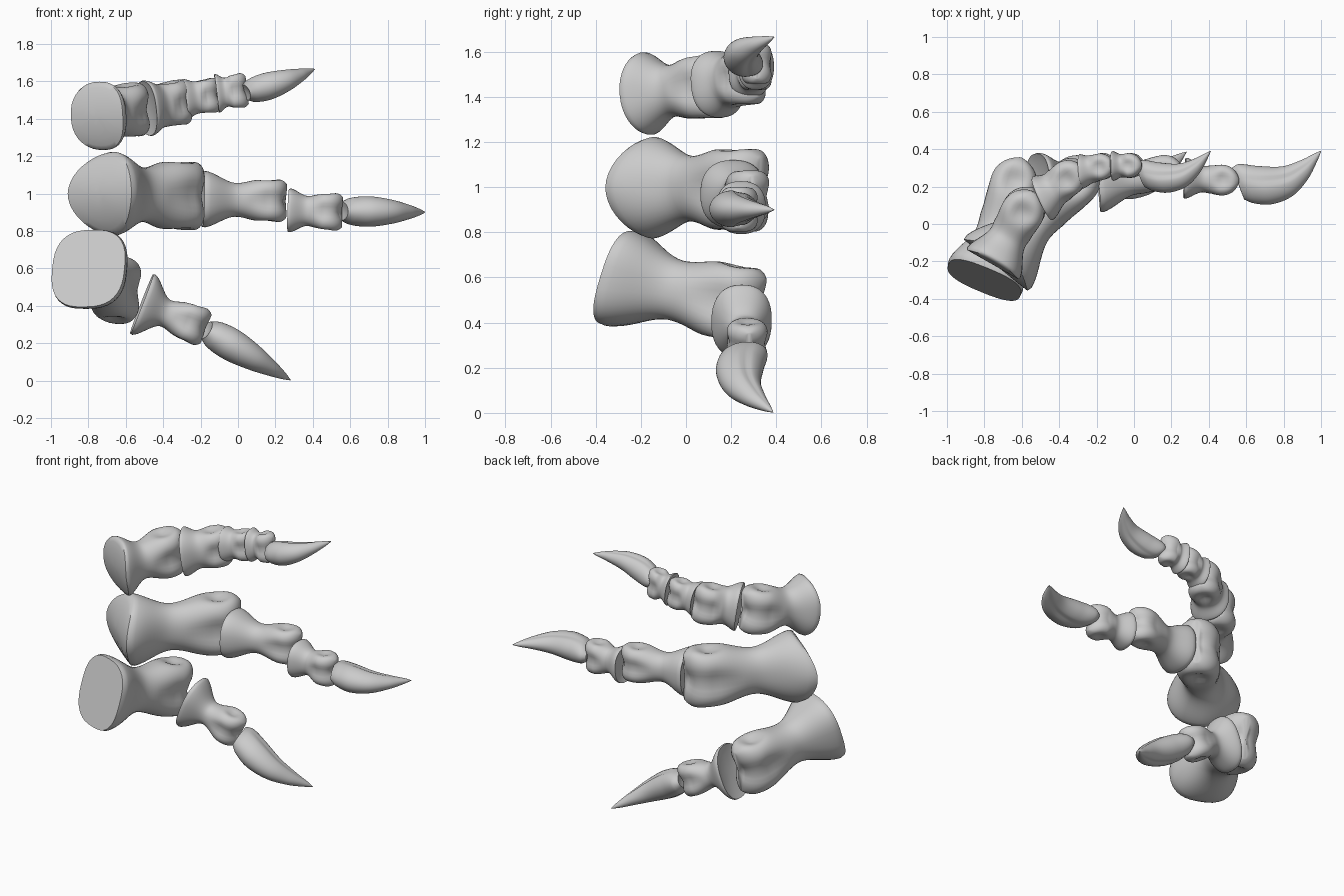
import bpy, bmesh, math
from mathutils import Vector

if "Cube" in bpy.data.objects:
    bpy.data.objects.remove(bpy.data.objects["Cube"])

N = 40  # points around each cross-section


def frame(p, d, lat):
    """Axis, side and back directions of a bone running from p to d."""
    a = (d - p).normalized()
    u = (lat - a * lat.dot(a)).normalized()
    return a, u, a.cross(u)


def blend(keys, t):
    """Smooth interpolation through (t, value...) keys."""
    for k0, k1 in zip(keys, keys[1:]):
        if t <= k1[0]:
            f = max(0, (t - k0[0]) / (k1[0] - k0[0]))
            f = f * f * (3 - 2 * f)
            return [x + (y - x) * f for x, y in zip(k0[1:], k1[1:])]
    return list(keys[-1][1:])


def spline(keys, t):
    """Catmull-Rom through (t, value...) keys."""
    for i in range(len(keys) - 1):
        if t <= keys[i + 1][0]:
            break
    k = [keys[max(0, min(len(keys) - 1, i + j))] for j in (-1, 0, 1, 2)]
    f = (t - k[1][0]) / (k[2][0] - k[1][0])
    out = []
    for c in range(1, len(k[0])):
        def slope(j):
            return (k[j + 1][c] - k[j - 1][c]) / (k[j + 1][0] - k[j - 1][0]) * (k[2][0] - k[1][0])
        p0, p1, m0, m1 = k[1][c], k[2][c], slope(1), slope(2)
        out.append((2*f**3 - 3*f*f + 1)*p0 + (f**3 - 2*f*f + f)*m0
                   + (3*f*f - 2*f**3)*p1 + (f**3 - f*f)*m1)
    return out


def loft(name, rings):
    """Skin a stack of rings and close both ends."""
    bm = bmesh.new()
    vs = [[bm.verts.new(p) for p in r] for r in rings]
    for r0, r1 in zip(vs, vs[1:]):
        for i in range(N):
            j = (i + 1) % N
            bm.faces.new((r0[i], r0[j], r1[j], r1[i]))
    for ring in (vs[0], vs[-1]):
        c = bm.verts.new(sum((v.co for v in ring), Vector()) / N)
        for i in range(N):
            bm.faces.new((ring[i], ring[(i + 1) % N], c))
    bmesh.ops.recalc_face_normals(bm, faces=bm.faces)
    me = bpy.data.meshes.new(name)
    bm.to_mesh(me)
    bm.free()
    ob = bpy.data.objects.new(name, me)
    bpy.context.collection.objects.link(ob)
    bpy.ops.object.select_all(action='DESELECT')
    ob.select_set(True)
    bpy.context.view_layer.objects.active = ob
    bpy.ops.object.shade_smooth_by_angle(angle=math.radians(50))


def oval(i, n):
    th = 2 * math.pi * i / N
    c, s = math.cos(th), math.sin(th)
    return (math.copysign(abs(c) ** (2 / n), c), math.copysign(abs(s) ** (2 / n), s))


def bone(name, p, d, lat, prox, mid, dist, dish=0.0, slant=0.0, bow=0.0, tilt=0.0, square=2.4):
    """Toe bone: flared joint plate, waist, grooved rounded knuckle with side pits."""
    p, d = Vector(p), Vector(d)
    a, u, v = frame(p, d, Vector(lat))
    L, r = (d - p).length, dist[1]
    xc = L - r
    keys = [(0, *prox, square), (0.52 * xc, *mid, 2.2), (xc, *dist, 2.7)]
    rings = []
    for k in (0.15, 0.4, 0.65, 0.85):     # joint plate
        ring = []
        for i in range(N):
            x, y = (k * c for c in oval(i, square))
            along = dish * (1 - k * k) + slant * prox[1] * y + bow * x * x + tilt * prox[0] * x
            ring.append(p + a * along + u * (prox[0] * x) + v * (prox[1] * y))
        rings.append(ring)
    xs = [xc * i / 22 for i in range(23)]
    xs += [xc + r * math.sin(math.radians(b)) for b in range(8, 85, 8)]
    for j, x in enumerate(xs):            # shaft and knuckle
        w, h, n = blend(keys, x)
        q = max(0, (x - xc) / r)
        h *= math.sqrt(max(0, 1 - q * q))
        w *= 1 - 0.28 * q ** 4
        if j == 0:
            w, h = w * 0.97, h * 0.97
        g = 0.22 * min(1, max(0, (x / xc - 0.65) / 0.3))
        start = max(0, 1 - x / xc) ** 2
        ring = []
        for i in range(N):
            cx, cy = oval(i, n)
            e = math.exp(-(cx / 0.4) ** 2)
            side, back = w * cx, h * cy * (1 - g * e)
            pit = math.exp(-((x - xc) ** 2 + back ** 2) / (0.45 * r) ** 2)
            along = x - g * r * e * q * q + (slant * back + bow * cx * cx + tilt * side) * start
            side *= 1 - 0.22 * pit
            ring.append(p + a * along + u * side + v * back)
        rings.append(ring)
    loft(name, rings)


# claw profile in units of its length: position, bow, side radius, back radius
CLAW = [(0, .01, .10, .19), (.08, .04, .15, .235), (.27, .13, .172, .23), (.53, .18, .135, .175),
        (.76, .125, .08, .11), (.92, .045, .035, .045), (1, 0, .004, .004)]


def claw(name, p, d, lat, wide=1.0, deep=1.0, curve=1.0):
    p, d = Vector(p), Vector(d)
    a, u, v = frame(p, d, Vector(lat))
    L = (d - p).length
    rings = [[p + a * (L * .03 * (1 - k)) + u * (L * .1 * wide * k * x) + v * (L * (.01 + .19 * deep * k * y))
              for x, y in (oval(i, 2.0) for i in range(N))] for k in (0.3, 0.7)]
    for j in range(31):
        t = j / 30
        bow, w, h = spline(CLAW, t)
        fade = math.sin(math.pi * t)
        ring = []
        for i in range(N):
            x, y = oval(i, 2.0)
            groove = 1 - 0.13 * fade * math.exp(-((y + 0.25) / 0.18) ** 2)
            ring.append(p + a * (L * t) + u * (L * w * wide * x * groove)
                        + v * (L * (bow * curve + h * deep * y)))
        rings.append(ring)
    loft(name, rings)


Z = (0, 0, 1)
# upper toe: four bones and a claw
bone("upper_toe_bone_1", (-.755, -.215, 1.41), (-.53, .18, 1.455), Z, (.185, .165), (.115, .105), (.155, .13), bow=.04)
bone("upper_toe_bone_2", (-.49, .135, 1.455), (-.27, .315, 1.495), Z, (.15, .125), (.118, .095), (.13, .108), .02, -.25)
bone("upper_toe_bone_3", (-.285, .28, 1.505), (-.10, .325, 1.53), Z, (.108, .092), (.09, .074), (.1, .08), .015, -.15)
bone("upper_toe_bone_4", (-.115, .31, 1.535), (.05, .315, 1.555), (-.15, 0, 1), (.105, .08), (.082, .062), (.1, .074), .015)
claw("upper_toe_claw", (.04, .265, 1.54), (.41, .39, 1.665), Z, 1.05, .9)

# middle toe: three bones and a claw
bone("middle_toe_bone_1", (-.74, -.22, 1.0), (-.215, .335, .985), Z, (.227, .225), (.145, .11), (.197, .15),
     slant=.08, bow=.085, square=1.85)
bone("middle_toe_bone_2", (-.19, .205, .97), (.26, .295, .96), Z, (.152, .145), (.09, .085), (.122, .105), .02, -.12)
bone("middle_toe_bone_3", (.27, .245, .91), (.56, .23, .90), Z, (.118, .11), (.08, .07), (.108, .092), .02)
claw("middle_toe_claw", (.555, .22, .905), (1.0, .39, .90), Z)

# lower toe: two bones and a claw
bone("lower_toe_bone_1", (-.80, -.30, .60), (-.61, .33, .46), Z, (.222, .215), (.135, .12), (.185, .14),
     slant=-.1, tilt=.1, square=2.7)
bone("lower_toe_bone_2", (-.515, .245, .41), (-.17, .28, .275), (.25, 0, .97), (.175, .135), (.075, .075), (.112, .1), .02, -.05)
claw("lower_toe_claw", (-.17, .26, .27), (.28, .385, .003), (.45, 0, .9), .95, .88, .8)
